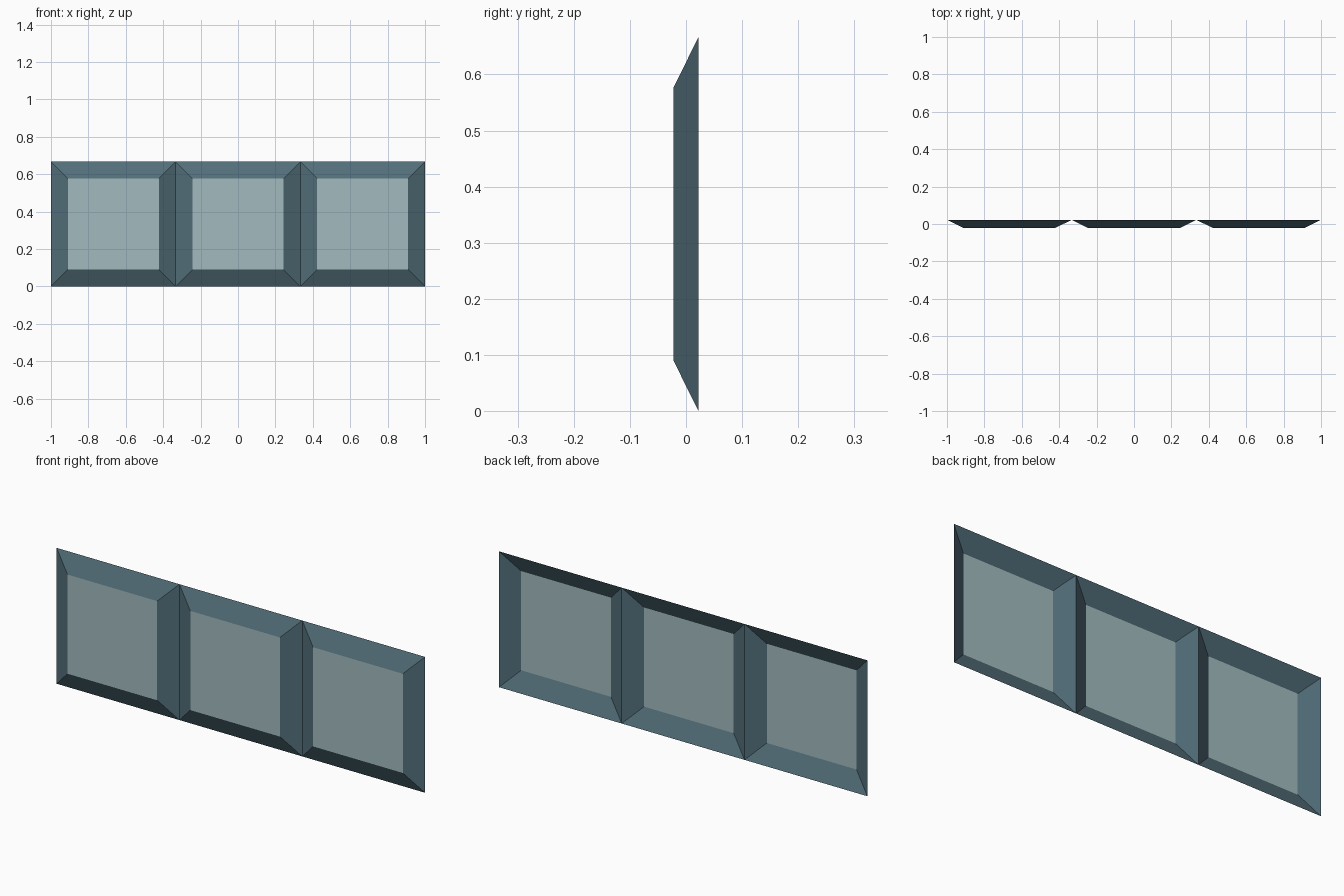
import bpy
import bmesh

if "Cube" in bpy.data.objects:
    bpy.data.objects.remove(bpy.data.objects["Cube"])

W = 2 / 3      # panel side
B = 0.09       # bevel width
D = 0.0222     # half depth


def material(name, color):
    m = bpy.data.materials.new(name)
    m.diffuse_color = color
    m.use_nodes = True
    m.node_tree.nodes["Principled BSDF"].inputs["Base Color"].default_value = m.diffuse_color
    return m


def square(bm, cx, inset, y):
    h = W / 2 - inset
    corners = ((-1, -1), (1, -1), (1, 1), (-1, 1))
    return [bm.verts.new((cx + sx * h, y, W / 2 + sz * h)) for sx, sz in corners]


def finish(name, bm, mat):
    me = bpy.data.meshes.new(name)
    bm.to_mesh(me)
    bm.free()
    me.materials.append(mat)
    ob = bpy.data.objects.new(name, me)
    bpy.context.collection.objects.link(ob)


frame_mat = material("frame_blue", (0.085, 0.155, 0.19, 1))
glass_mat = material("pane_glass", (0.36, 0.50, 0.52, 1))

for i, cx in enumerate((-W, 0, W), 1):
    # Sloping mitred frame, open at the back
    bm = bmesh.new()
    outer = square(bm, cx, 0, D)
    inner = square(bm, cx, B, -D)
    for k in range(4):
        n = (k + 1) % 4
        bm.faces.new((outer[k], outer[n], inner[n], inner[k]))
    finish(f"window_frame_{i}", bm, frame_mat)

    # Flat pane at the front of the frame
    bm = bmesh.new()
    bm.faces.new(square(bm, cx, B, -D))
    finish(f"window_pane_{i}", bm, glass_mat)
